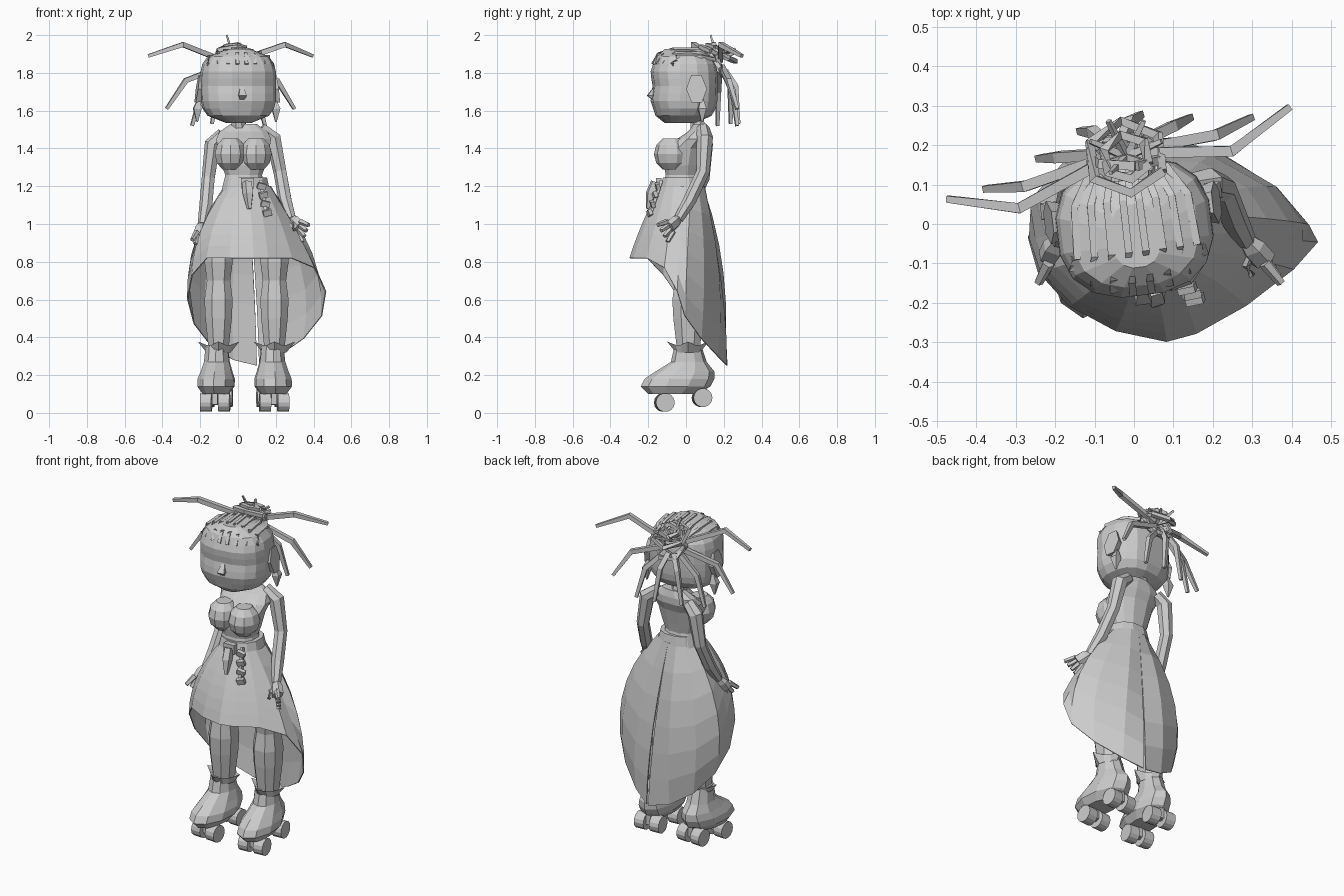
import bpy, bmesh, math, random
from mathutils import Vector, Matrix
from math import sin, cos, pi, tau, radians

if "Cube" in bpy.data.objects:
    bpy.data.objects.remove(bpy.data.objects["Cube"], do_unlink=True)
random.seed(4)
shade = (.6, .6, .6, 1)
grey = bpy.data.materials.new("plain_grey")
grey.use_nodes = True
grey.diffuse_color = shade
grey.node_tree.nodes["Principled BSDF"].inputs["Base Color"].default_value = shade


def loft(name, rings, closed=True, cap=True):
    """Skin a list of equal-length point rows."""
    bm = bmesh.new()
    rows = [[bm.verts.new(point) for point in ring] for ring in rings]
    count = len(rows[0])
    for lower, upper in zip(rows, rows[1:]):
        for i in range(count if closed else count - 1):
            j = (i + 1) % count
            bm.faces.new((lower[i], lower[j], upper[j], upper[i]))
    if cap:
        bm.faces.new(rows[0])
        bm.faces.new(rows[-1])
    bmesh.ops.recalc_face_normals(bm, faces=bm.faces)
    mesh = bpy.data.meshes.new(name)
    bm.to_mesh(mesh)
    bm.free()
    mesh.materials.append(grey)
    ob = bpy.data.objects.new(name, mesh)
    bpy.context.collection.objects.link(ob)
    return ob


def power(value, exponent):
    return math.copysign(abs(value) ** exponent, value)


def oval(x, z, half_width, front, back, sides=12, square=.85):
    """Flat, slightly squared oval reaching from y=front to y=back."""
    middle, depth = (front + back) / 2, (back - front) / 2
    angles = [tau * (i + .5) / sides for i in range(sides)]
    return [Vector((x + half_width * power(cos(a), square),
                    middle + depth * power(sin(a), square), z)) for a in angles]


def tube(name, path, radii, sides=4, flat=1):
    """Faceted tube along a path, with one radius or one per point."""
    path = [Vector(point) for point in path]
    if not isinstance(radii, list):
        radii = [radii] * len(path)
    rings = []
    for i, (point, radius) in enumerate(zip(path, radii)):
        along = (path[min(i + 1, len(path) - 1)] - path[max(i - 1, 0)]).normalized()
        helper = Vector((0, 1, 0)) if abs(along.y) < .8 else Vector((0, 0, 1))
        u = along.cross(helper).normalized()
        v = along.cross(u) * flat
        angles = [tau * (k + .5) / sides for k in range(sides)]
        rings.append([point + (u * cos(a) + v * sin(a)) * radius for a in angles])
    return loft(name, rings)


def box(name, location, size):
    x, y, z = (length / 2 for length in size)
    ob = loft(name, [[(-x, -y, h), (x, -y, h), (x, y, h), (-x, y, h)] for h in (-z, z)])
    ob.location = location
    return ob


def ball(name, location, width, depth, height, sides=10, rings=6):
    rows = []
    for k in range(1, rings):
        a = pi * k / rings
        rows.append(oval(0, -height * cos(a), width * sin(a), -depth * sin(a), depth * sin(a), sides, 1))
    ob = loft(name, rows)
    ob.location = location
    return ob


# Head: rounded block with a shallow brow and eye wave down the face
rings = []
for i in range(11):
    v = (i - 5) / 5.1
    swell = (1 - abs(v) ** 4) ** .45
    rings.append(oval(0, 1.73 + .2 * v, .2 * swell, -.18 * swell ** .45 + .006 * cos(9 * v),
                      .165 * swell, 16, .8))
head_parts = [loft("head", rings)]
head_parts.append(tube("nose", [(0, -.16, 1.73), (0, -.185, 1.68), (0, -.16, 1.65)], [.01, .03, .01]))
for s in (-1, 1):
    head_parts.append(tube("ear", [(s * .18, .03, 1.71), (s * .215, .03, 1.715)], [.07, .085], 6, .65))
    head_parts.append(tube("earring", [(s * .2, .06, 1.66), (s * .21, .06, 1.61), (s * .21, .06, 1.54)],
                           [.01, .03, .005]))

# Braided rows over the crown
for i in range(8):
    x = (i - 3.5) * .046
    drop = 1.5 * x * x
    front = -.175 + 3 * x * x
    head_parts.append(tube("hair_row", [(x * 1.05, front, 1.845), (x, front + .03, 1.9 - drop),
                                        (x * .95, -.07, 1.925 - drop), (x * .9, .06, 1.925 - drop),
                                        (x * .6, .14, 1.87)], .013))
for part in head_parts:
    part.matrix_world = Matrix.Rotation(radians(7), 4, "Z")

# Hair knot: tilted hexagonal loops with spikes
knot = Vector((-.02, .17, 1.87))
for radius, rise, tilt in ((.1, .03, -.4), (.09, -.03, -.9), (.06, .06, -.3), (.09, 0, -1.3)):
    turn = Matrix.Rotation(tilt, 3, "X") @ Matrix.Rotation(tilt, 3, "Z")
    corners = [turn @ Vector((cos(tau * k / 6), sin(tau * k / 6), 0)) * radius for k in range(7)]
    tube("knot_loop", [knot + corner + Vector((0, 0, rise)) for corner in corners], .016)
for i in range(6):
    a = tau * i / 6
    tip = Vector((.09 * cos(a), .04 + .06 * sin(a), random.uniform(.03, .1)))
    tube("knot_spike", [knot, knot + tip], [.014, .008])
tube("knot_spike", [knot, (-.06, .13, 2)], [.012, .006])

# Loose locks, paired about the turned knot
for s in (-1, 1):
    for middle, tip in (((.28, -.07, 1.95), (.45, 0, 1.89)), ((.25, -.02, 1.76), (.35, 0, 1.61)),
                        ((.15, .03, 1.7), (.2, .04, 1.52)), ((.05, .07, 1.73), (.08, .08, 1.53))):
        root = Vector((0, 0, 1.85))
        path = [Vector((s * p[0], p[1], p[2])) for p in (middle, tip)]
        root += (path[0] - root).normalized() * .05
        lock = tube("hair_lock", [root] + path, [.019, .019, .012])
        lock.matrix_world = Matrix.Translation((-.04, .18, 0)) @ Matrix.Rotation(radians(15), 4, "Z")

# Neck, torso and bust
tube("neck", [(.01, .07, 1.46), (0, .055, 1.57)], [.045, .038], 8)
loft("torso", [oval(.03, *row) for row in (
    (1.18, .12, -.13, .09), (1.26, .1, -.11, .07), (1.31, .12, -.12, .08), (1.4, .14, -.12, .1),
    (1.45, .15, -.05, .12), (1.49, .13, .01, .12), (1.53, .07, .04, .11))])
for s in (-1, 1):
    ball("bust", (.028 + s * .067, -.075, 1.37), .088, .095, .095)

# Belt with pouch, tags and zip
loft("belt", [oval(.045, 1.19, .125, -.14, .1), oval(.045, 1.245, .112, -.125, .09)])
box("belt_buckle", (.05, -.145, 1.215), (.07, .03, .055))
tube("belt_pouch", [(.05, -.16, 1.22), (.055, -.185, 1.16), (.06, -.2, 1.08)], [.028, .03, .012], 5)
for i in range(4):
    tag = box("belt_tag", (.125 + i * .01, -.15 - i * .014, 1.2 - i * .047), (.045, .02, .032))
    tag.rotation_euler = (.3, .25 * (-1) ** i, .2)
tube("belt_strap", [(.12, -.13, 1.23), (.15, -.19, 1.05)], .012)
tube("skirt_zip", [(.065, -.165, 1.1), (.075, -.225, .95)], .006)

# Skirt: short pointed front, long ballooning back with an open seam
columns, rows = 16, []
for step in range(7):
    t, row = step / 6, []
    for i in range(columns + 1):
        around = tau * (i / columns + .02 * t * (1 - i / columns))
        east, north = sin(around), cos(around)
        point_out = 1.6 if east > 0 else 1.1
        hem = Vector((.1 + .37 * power(east, point_out), -.04 + .26 * power(north, point_out),
                      min(.82, .25 + .7 * abs(sin(around / 2)) ** 1.9)))
        waist = Vector((.05 + .125 * east, -.02 + .12 * north, 1.2))
        bulge = .2 + .8 * max(0, -east)
        if north > 0:
            bulge += 1.6 * abs(sin(2 * around)) + .4 * north
        point = waist.lerp(hem, t)
        point.xy += (hem - waist).xy * bulge * t * (1 - t)
        row.append(point)
    rows.append(row)
skirt = loft("skirt", rows, closed=False, cap=False)
skirt.modifiers.new("thickness", "SOLIDIFY").thickness = .006

for side, s, reach in (("left", 1, Vector((.45, -.5, -.45))), ("right", -1, Vector((-.2, -.45, -.7)))):
    # Arm and hand
    path = []
    for i, (out, y, z) in enumerate(((.1, .09, 1.49), (.16, .1, 1.44), (.19, .09, 1.26),
                                     (.21, .02, 1.11), (.235, -.04, 1.01))):
        path.append(Vector((.02 + .007 * i + s * out, y, z + s * .015)))
    tube(side + "_arm", path, [.035, .044, .036, .036, .027], 7)
    wrist = path[-1]
    down = reach.normalized()
    across = Vector((s * .4, -.6, .7)).cross(down).cross(down).normalized()
    inward = Vector((-s, -.7, 0))
    tube(side + "_palm", [wrist, wrist + down * .03, wrist + down * .08], [.027, .04, .04], 6, .75)
    for finger in (-1.5, -.5, .5, 1.5):
        base = wrist + down * .07 + across * finger * .022
        tip = base + down * .065 + across * finger * .014
        tube(side + "_finger", [base, tip], [.016, .012], 5)
    tube(side + "_thumb", [wrist + down * .03, wrist + down * .06 + inward * .035,
                           wrist + down * .1 + inward * .04], [.016, .015, .01], 5)

    # Leg with a flared, four-pointed cuff
    x = .045 + s * .148
    loft(side + "_leg", [oval(x, z, r, .01 - 1.1 * r, .015 + 1.1 * r, 8) for z, r in (
        (1, .07), (.8, .08), (.7, .066), (.6, .08), (.5, .075), (.34, .057))])
    cuff = []
    for z, radius, spike in ((.32, .064, 0), (.36, .075, .035), (.35, .062, 0)):
        ring = []
        for k in range(12):
            a, flare = tau * k / 12, spike * (k % 3 == 0)
            ring.append((x + (radius + flare) * cos(a), .01 + (radius + flare) * sin(a), z + flare * .5))
        cuff.append(ring)
    loft(side + "_cuff", cuff, cap=False)

    # Boot on four wheels
    parts = [loft(side + "_boot", [oval(0, *row, sides=10, square=1) for row in (
        (.1, .07, -.2, .06), (.14, .1, -.24, .13), (.18, .1, -.22, .15),
        (.22, .085, -.16, .15), (.27, .07, -.08, .11), (.36, .06, -.06, .08))])]
    for y, z in ((-.115, .055), (.085, .08)):
        parts.append(tube(side + "_axle", [(-.05, y, z), (.05, y, z)], .015, 6))
        parts.append(box(side + "_wheel_mount", (0, y, z + .03), (.03, .05, .08)))
        for w in (-1, 1):
            parts.append(tube(side + "_wheel", [(w * .018, y, z), (w * .078, y, z)], .05, 14))
    place = Matrix.Translation((x - .01, 0, 0)) @ Matrix.Rotation(radians(s * 4), 4, "Z")
    for part in parts:
        part.matrix_world = place @ Matrix.Translation(part.location)
